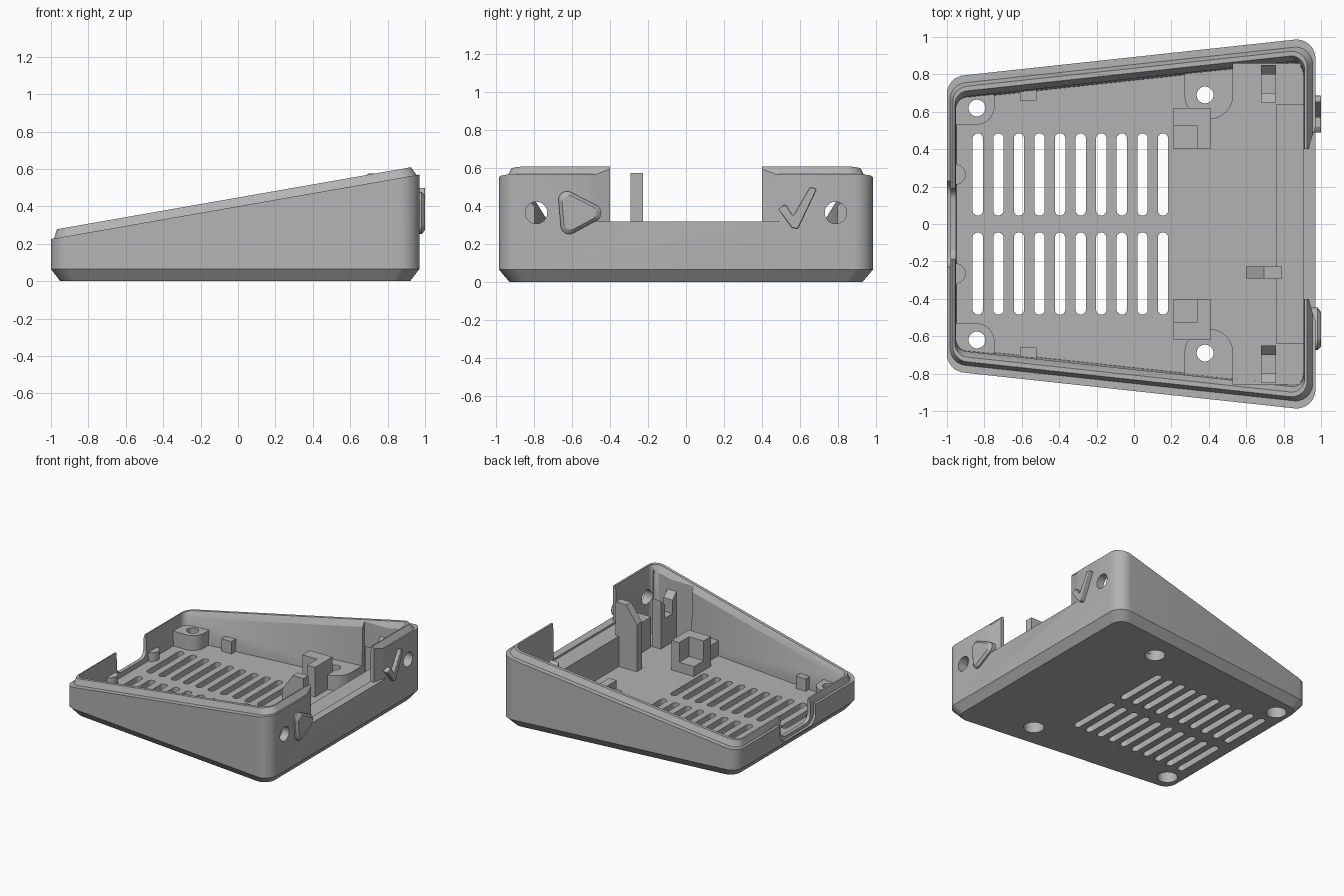
import bpy, bmesh, math
from mathutils import Vector

if "Cube" in bpy.data.objects:
    bpy.data.objects.remove(bpy.data.objects["Cube"])

grey = bpy.data.materials.new("matte grey")
grey.use_nodes = True
grey.diffuse_color = (0.45, 0.45, 0.45, 1)
grey.node_tree.nodes["Principled BSDF"].inputs["Base Color"].default_value = (0.45, 0.45, 0.45, 1)
FLOOR = 0.06
SIDES = (1, -1)


def fillet(pts, radii, n=8):
    """Round the corners of a polygon; radii is one number or one per corner."""
    if not isinstance(radii, (list, tuple)):
        radii = [radii] * len(pts)
    pts, out = [Vector(p) for p in pts], []
    for i, p in enumerate(pts):
        r = radii[i]
        if r == 0:
            out.append(p)
            continue
        u = (pts[i - 1] - p).normalized()
        v = (pts[(i + 1) % len(pts)] - p).normalized()
        half = u.angle(v) / 2
        t = r / math.tan(half)
        c = p + (u + v).normalized() * r / math.sin(half)
        a, b = p + u * t - c, p + v * t - c
        out += [c + a.lerp(b, k / n).normalized() * r for k in range(n + 1)]
    return out


def circle(x, y, r, n=32):
    return [(x + r * math.cos(math.tau * k / n), y + r * math.sin(math.tau * k / n)) for k in range(n)]


def rect(x0, y0, x1, y1):
    return [(x0, y0), (x1, y0), (x1, y1), (x0, y1)]


def flip(pts, s):
    return [(p[0], p[1] * s) for p in pts]


def loft(bm, loops):
    """Skin a stack of equal loops and cap both ends."""
    rings = [[bm.verts.new(p) for p in loop] for loop in loops]
    for a, b in zip(rings, rings[1:]):
        for i in range(len(a)):
            j = (i + 1) % len(a)
            bm.faces.new((a[i], a[j], b[j], b[i]))
    bm.faces.new(rings[0][::-1])
    bm.faces.new(rings[-1])


PLACE = {"x": lambda p, h: (h, p[0], p[1]),
         "y": lambda p, h: (p[0], h, p[1]),
         "z": lambda p, h: (p[0], p[1], h)}


def solid(name, stacks):
    bm = bmesh.new()
    for loops in stacks:
        loft(bm, loops)
    bmesh.ops.recalc_face_normals(bm, faces=bm.faces)
    mesh = bpy.data.meshes.new(name)
    bm.to_mesh(mesh)
    bm.free()
    mesh.materials.append(grey)
    ob = bpy.data.objects.new(name, mesh)
    bpy.context.collection.objects.link(ob)
    return ob


def slab(pts, axis, lo, hi):
    return [[PLACE[axis](p, h) for p in pts] for h in (lo, hi)]


def cut(ob, cutters):
    """Subtract cutters and bake the result."""
    for c in cutters:
        m = ob.modifiers.new("cut", "BOOLEAN")
        m.operation, m.solver, m.object = "DIFFERENCE", "EXACT", c
    deps = bpy.context.evaluated_depsgraph_get()
    mesh = bpy.data.meshes.new_from_object(ob.evaluated_get(deps))
    ob.modifiers.clear()
    ob.data = mesh


# Tapered shell: stacked outlines from the base, over the lip, down to the floor
def outline(xl, xr, inset, r):
    half = lambda x: 0.893 + 0.108 * x - inset
    return fillet([(xl, -half(xl)), (xr, -half(xr)), (xr, half(xr)), (xl, half(xl))], r)


def level(z):
    return lambda x: z


def slope(dz):
    return lambda x: 0.4 + 0.175 * x + dz


sections = [(-0.95, 0.92, 0.05, 0.09, level(0)),
            (-1.0, 0.97, 0, 0.1, level(0.065)),
            (-1.0, 0.97, 0, 0.1, slope(0)),
            (-0.983, 0.955, 0.04, 0.09, slope(0)),
            (-0.968, 0.925, 0.06, 0.08, slope(0.047)),
            (-0.957, 0.912, 0.085, 0.07, slope(0.047)),
            (-0.952, 0.907, 0.115, 0.06, slope(0)),
            (-0.95, 0.905, 0.125, 0.06, level(FLOOR))]
shell = solid("shell", [[[(p[0], p[1], z(p[0])) for p in outline(xl, xr, d, r)]
                         for xl, xr, d, r, z in sections]])

# Cutters
screws = [(-0.84, 0.62), (0.38, 0.69)]
vents = solid("vent_cutter", [
    slab(fillet(flip(rect(x - 0.0275, 0.045, x + 0.0275, 0.485), s), 0.027), "z", -0.1, 0.2)
    for s in SIDES for x in [-0.835 + 0.11 * i for i in range(10)]])
holes = solid("screw_cutter", [slab(circle(x, y * s, 0.045), "z", -0.1, 0.4)
                               for x, y in screws for s in SIDES])
bores = solid("counterbore_cutter", [slab(circle(x, y * s, 0.075), "z", -0.1, 0.1)
                                     for x, y in screws for s in SIDES])
half_gap = [(0.85, 0.4), (0.935, 0.4), (0.95, 0.46), (0.975, 0.53), (1.1, 0.53)]
gap = solid("opening_cutter", [slab(half_gap + flip(half_gap, -1)[::-1], "z", 0.32, 1)])
port = solid("port_cutter", [slab(fillet(rect(-0.19, 0.1, 0.19, 0.6), 0.06), "x", -1.1, -0.9)])
port_rim = solid("port_rim_cutter", [slab(fillet(rect(-0.23, 0.075, 0.23, 0.6), 0.08), "x", -1.1, -0.98)])
lights = solid("light_hole_cutter", [slab(circle(0.79 * s, 0.365, 0.058), "x", 0.86, 1.1) for s in SIDES])
pockets = solid("pocket_cutter", [slab(flip(rect(0.53, 0.7, 0.89, 0.858), s), "z", FLOOR + 0.002, 0.8)
                                  for s in SIDES])
cutters = [vents, holes, bores, gap, port, port_rim, lights, pockets]
cut(shell, cutters)

# Screw bosses
parts = [shell]
for s, side in zip(SIDES, ("back", "front")):
    low = fillet([(-0.97, 0.53), (-0.745, 0.53), (-0.745, 0.73), (-0.97, 0.71)], [0, 0.1, 0, 0])
    high = fillet(rect(0.27, 0.56, 0.53, 0.88), [0.129, 0.129, 0, 0])
    for name, shape in (("low", low), ("high", high)):
        boss = solid(f"{side}_{name}_boss", [slab(flip(shape, s), "z", 0.05, 0.18)])
        cut(boss, [holes, bores])
        parts.append(boss)

    # Board corner bracket with a lower seat
    ell = [(0.21, 0.525), (0.34, 0.525), (0.34, 0.4), (0.41, 0.4), (0.41, 0.62), (0.21, 0.62)]
    parts.append(solid(f"{side}_corner_bracket", [
        slab(flip(ell, s), "z", 0.05, 0.3),
        slab(flip(rect(0.21, 0.4, 0.34, 0.525), s), "z", 0.05, 0.14)]))

    # Light holder with two sloped prongs
    prongs = [(0.65, 0.05), (0.65, 0.45), (0.7, 0.4), (0.7, 0.29), (0.8, 0.29),
              (0.8, 0.4), (0.85, 0.45), (0.85, 0.05)]
    parts.append(solid(f"{side}_light_holder",
                       [slab([(y * s, z) for y, z in prongs], "x", 0.68, 0.76)]))

    # Small side stop and end pin
    parts.append(solid(f"{side}_side_stop", [slab(flip(rect(-0.61, 0.66, -0.52, 0.73), s), "z", 0.05, 0.16)]))
    parts.append(solid(f"{side}_end_pin", [slab(circle(-0.955, 0.265 * s, 0.055), "z", 0.05, 0.13)]))
    pin = parts[-1]
    trim = solid("pin_trim", [slab(rect(-1.2, -1, -0.97, 1), "z", -0.1, 0.5)])
    cut(pin, [trim])
    cutters.append(trim)

# Shelf behind the opening and the tall post
parts.append(solid("shelf", [slab(rect(0.76, -0.64, 0.915, 0.64), "z", 0.05, 0.305)]))
post = [(0.6, 0.05), (0.79, 0.05), (0.79, 0.575), (0.695, 0.575), (0.6, 0.44)]
parts.append(solid("tall_post", [slab(post, "y", -0.292, -0.228)]))


# Raised emblems on the high end
def emblem(name, rings):
    parts.append(solid(name, [[[(x, p[0], p[1]) for p in pts] for x, pts in rings]]))


arrow = [Vector(p) for p in ((-0.68, 0.51), (-0.395, 0.365), (-0.655, 0.225))]
mid = sum(arrow, Vector((0, 0))) / 3
shrink = lambda k: [mid + (p - mid) * k for p in arrow]
emblem("arrow_emblem", [(0.93, fillet(arrow, 0.045)), (0.982, fillet(arrow, 0.045)),
                        (0.99, fillet(shrink(0.93), 0.042)), (1.0, fillet(shrink(0.8), 0.036))])

tick = fillet([(0.485, 0.385), (0.525, 0.41), (0.565, 0.345), (0.655, 0.5),
               (0.69, 0.49), (0.59, 0.28), (0.56, 0.285)], 0.008, 4)
emblem("tick_emblem", [(0.95, tick), (1.0, tick)])
bevel = parts[-1].modifiers.new("soft edge", "BEVEL")
bevel.width, bevel.segments = 0.006, 2

# Clean up and shade
for c in cutters:
    bpy.data.objects.remove(c)
bpy.ops.object.select_all(action="DESELECT")
for ob in parts:
    ob.select_set(True)
bpy.context.view_layer.objects.active = shell
bpy.ops.object.shade_smooth_by_angle(angle=math.radians(30))
